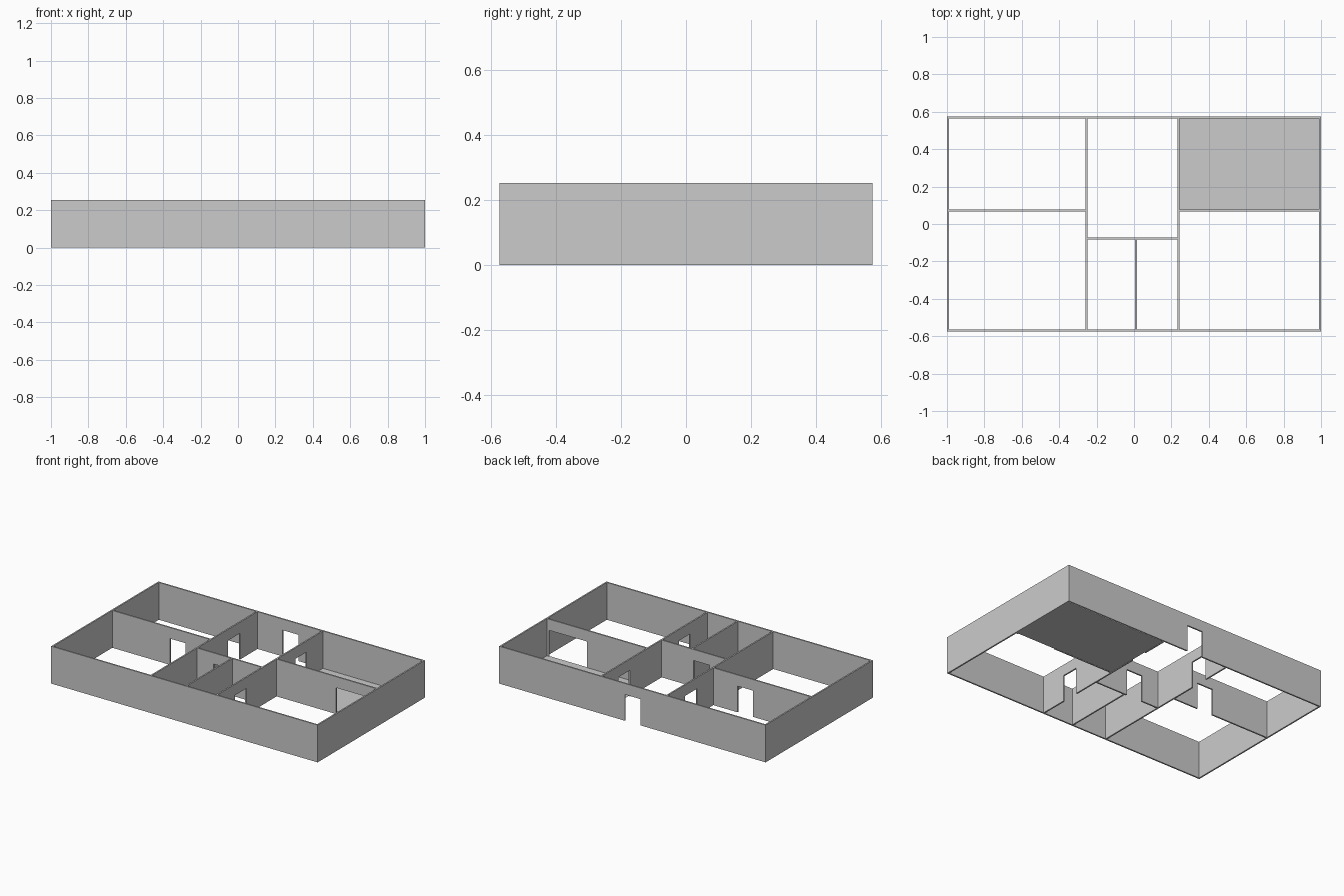
import bpy, bmesh
from mathutils import Vector

if "Cube" in bpy.data.objects:
    bpy.data.objects.remove(bpy.data.objects["Cube"])

H, T = 0.253, 0.01        # wall height, wall thickness
DOOR = 0.178              # door head height
HX, HY = 1.0, 0.575       # half extents of the house
IX, IY = HX - T, HY - T   # inner faces of the outer walls
LX, RX, CX = -0.254, 0.238, 0.01   # centre lines of partitions running in y
SY, MY = 0.072, -0.077             # centre lines of partitions running in x


def wall(name, axis, pos, a, b, doors=()):
    """Wall along an axis from a to b, centred on pos, with door notches."""
    prof = [(a, 0)]
    for d0, d1 in doors:
        prof += [(d0, 0), (d0, DOOR), (d1, DOOR), (d1, 0)]
    prof += [(b, 0), (b, H), (a, H)]
    off = pos - T / 2
    bm = bmesh.new()
    if axis == 'x':
        verts = [bm.verts.new((s, off, z)) for s, z in prof]
        push = Vector((0, T, 0))
    else:
        verts = [bm.verts.new((off, s, z)) for s, z in prof]
        push = Vector((T, 0, 0))
    face = bm.faces.new(verts)
    ext = bmesh.ops.extrude_face_region(bm, geom=[face], use_keep_orig=True)
    moved = [g for g in ext['geom'] if isinstance(g, bmesh.types.BMVert)]
    bmesh.ops.translate(bm, verts=moved, vec=push)
    bmesh.ops.recalc_face_normals(bm, faces=bm.faces)
    return finish(name, bm)


def finish(name, bm):
    me = bpy.data.meshes.new(name)
    bm.to_mesh(me)
    bm.free()
    ob = bpy.data.objects.new(name, me)
    bpy.context.collection.objects.link(ob)
    return ob


# Outer walls, entrance door in the back
wall("front_wall", 'x', -HY + T / 2, -HX, HX)
wall("back_wall", 'x', HY - T / 2, -HX, HX, [(-0.06, 0.057)])
wall("left_wall", 'y', -HX + T / 2, -IY, IY)
wall("right_wall", 'y', HX - T / 2, -IY, IY)

# Long partitions either side of the hall
wall("left_partition", 'y', LX, -IY, IY, [(0.25, 0.378)])
wall("right_partition", 'y', RX, -IY, IY, [(-0.378, -0.258), (0.267, 0.389)])

# Cross walls between rooms
wall("left_room_divider", 'x', SY, -IX, LX - T / 2, [(-0.558, -0.44)])
wall("right_room_divider", 'x', SY, RX + T / 2, IX, [(0.69, 0.976)])
wall("hall_divider", 'x', MY, LX + T / 2, RX - T / 2, [(-0.125, -0.005)])
wall("small_room_divider", 'y', CX, -IY, MY - T / 2)

# Floor of the one floored room
bm = bmesh.new()
x0, x1, y0, y1 = RX + T / 2, IX, SY, 0.563
bm.faces.new([bm.verts.new((x, y, 0.001))
              for x, y in ((x0, y0), (x1, y0), (x1, y1), (x0, y1))])
finish("room_floor", bm)
